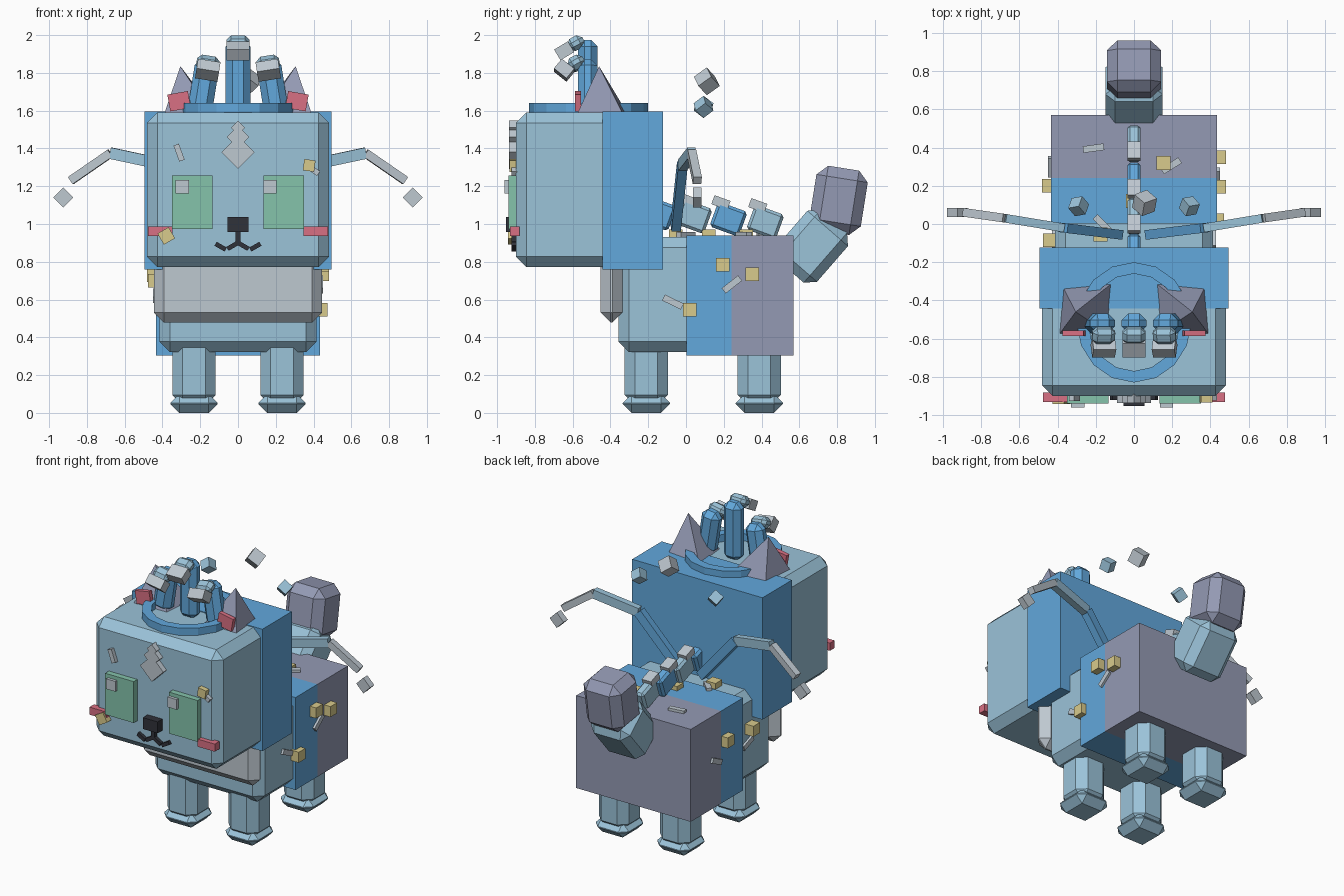
import bpy, bmesh, math
from mathutils import Vector, Matrix, Euler

if "Cube" in bpy.data.objects:
    bpy.data.objects.remove(bpy.data.objects["Cube"])


def mat(name, r, g, b):
    m = bpy.data.materials.new(name)
    lin = [((c / 255 + 0.055) / 1.055) ** 2.4 for c in (r, g, b)]
    m.diffuse_color = (*lin, 1)
    m.use_nodes = True
    m.node_tree.nodes["Principled BSDF"].inputs["Base Color"].default_value = m.diffuse_color
    return m


LIGHT = mat("light_blue", 155, 195, 217)
BLUE = mat("mid_blue", 98, 168, 220)
MAUVE = mat("mauve_grey", 148, 154, 180)
GREY = mat("pale_grey", 190, 200, 208)
GREEN = mat("eye_green", 133, 195, 171)
PINK = mat("pink", 216, 112, 131)
YELLOW = mat("straw_yellow", 217, 203, 140)
BLACK = mat("near_black", 48, 50, 58)


def finish(name, bm, *mats):
    bmesh.ops.recalc_face_normals(bm, faces=bm.faces)
    me = bpy.data.meshes.new(name)
    bm.to_mesh(me)
    bm.free()
    for m in mats:
        me.materials.append(m)
    ob = bpy.data.objects.new(name, me)
    bpy.context.collection.objects.link(ob)
    return ob


def box(name, m, loc, size, rot=(0, 0, 0), bevel=0):
    """Box by centre and size, rotated in degrees, with chamfered edges."""
    bm = bmesh.new()
    bmesh.ops.create_cube(bm, size=1)
    bmesh.ops.scale(bm, vec=size, verts=bm.verts)
    if bevel:
        bmesh.ops.bevel(bm, geom=bm.edges[:], offset=bevel, segments=1,
                        affect='EDGES', clamp_overlap=True)
    r = Euler([math.radians(a) for a in rot]).to_matrix().to_4x4()
    bmesh.ops.transform(bm, matrix=Matrix.Translation(loc) @ r, verts=bm.verts)
    return finish(name, bm, m)


def span(name, m, lo, hi, bevel=0):
    """Axis-aligned box from its low and high corners."""
    lo, hi = Vector(lo), Vector(hi)
    return box(name, m, (lo + hi) / 2, hi - lo, bevel=bevel)


def bar(name, m, a, b, w, t):
    """Square bar between two points."""
    a, b = Vector(a), Vector(b)
    rot = [math.degrees(v) for v in (b - a).to_track_quat('Z', 'Y').to_euler()]
    return box(name, m, (a + b) / 2, (w, t, (b - a).length), rot)


# Head
span("head_front", LIGHT, (-0.482, -0.9, 0.772), (0.482, -0.38, 1.59), 0.055)
span("head_back", BLUE, (-0.495, -0.443, 0.758), (0.495, -0.123, 1.595))

# Ring on top of the head
bm = bmesh.new()
rows = []
for i in range(16):
    a = math.tau * i / 16
    rows.append([bm.verts.new((rx * math.cos(a), -0.515 + ry * math.sin(a), z))
                 for rx, ry, z in ((0.3, 0.315, 1.58), (0.3, 0.315, 1.64),
                                   (0.24, 0.255, 1.64), (0.24, 0.255, 1.58))])
for i in range(16):
    p, q = rows[i], rows[(i + 1) % 16]
    for j in range(4):
        k = (j + 1) % 4
        bm.faces.new((p[j], p[k], q[k], q[j]))
finish("head_ring", bm, BLUE)

# Ears with pink fronts
for s in (-1, 1):
    bm = bmesh.new()
    base = [bm.verts.new((s * x, y, 1.585)) for x, y in
            ((0.115, -0.31), (0.37, -0.335), (0.39, -0.575), (0.14, -0.57))]
    tip = bm.verts.new((s * 0.305, -0.46, 1.835))
    bm.faces.new(base)
    for i in range(4):
        bm.faces.new((base[i], base[(i + 1) % 4], tip))
    finish("ear", bm, MAUVE)
    box("inner_ear", PINK, (s * 0.312, -0.572, 1.65), (0.11, 0.03, 0.09), (0, s * 10, 0))

# Crest: three jointed stalks bending forwards
for s in (-1, 0, 1):
    d = abs(s)
    ry = -s * 9
    top = 1.975 - 0.105 * d
    box("crest_stalk", BLUE, (s * 0.182, -0.52, (1.58 + top) / 2),
        (0.13, 0.105, top - 1.58), (0, ry, 0), 0.036)
    box("crest_joint", LIGHT, (s * 0.16, -0.583, 1.957 - 0.107 * d),
        (0.12, 0.09, 0.072), (28, ry, 0), 0.024)
    box("crest_tip", GREY, (s * 0.16, -0.645, 1.917 - 0.103 * d),
        (0.12, 0.085, 0.066), (31 - 70 * d, ry, 0))

# Eyes, highlights and cheeks
for s in (-1, 1):
    span("eye", GREEN, (s * 0.2425 - 0.108, -0.94, 0.973), (s * 0.2425 + 0.108, -0.89, 1.257))
    hx = -0.295 if s < 0 else 0.17
    box("eye_highlight", GREY, (hx, -0.945, 1.197), (0.07, 0.03, 0.07))
    box("cheek", PINK, (s * 0.411, -0.907, 0.962), (0.13, 0.05, 0.052))

# Nose and mouth
box("nose", BLACK, (0, -0.925, 0.997), (0.112, 0.055, 0.078))
box("mouth_stem", BLACK, (0, -0.908, 0.93), (0.026, 0.03, 0.08))
for s in (-1, 1):
    box("mouth_inner", BLACK, (s * 0.027, -0.908, 0.885), (0.066, 0.03, 0.024), (0, s * 30, 0))
    box("mouth_outer", BLACK, (s * 0.092, -0.908, 0.88), (0.062, 0.03, 0.024), (0, -s * 30, 0))

# Face markings
for z, w in ((1.38, 0.125), (1.46, 0.085), (1.51, 0.052)):
    box("forehead_diamond", GREY, (0, -0.912, z), (w, 0.05, w), (0, 45, 0))
box("face_fleck", GREY, (-0.312, -0.912, 1.378), (0.03, 0.03, 0.09), (0, -20, 0))
box("face_fleck", GREY, (0.4, -0.91, 1.285), (0.065, 0.03, 0.03), (0, 35, 0))
box("face_cube", YELLOW, (0.377, -0.912, 1.31), (0.06, 0.045, 0.06), (0, 8, 0))
box("face_cube", YELLOW, (-0.38, -0.918, 0.937), (0.068, 0.05, 0.068), (0, -30, 0))

# Chest ruff
span("chest_ruff", GREY, (-0.445, -0.452, 0.478), (0.445, -0.337, 0.83), 0.053)

# Body: chamfered front, square two-colour rear
span("body_front", LIGHT, (-0.415, -0.357, 0.322), (0.415, 0.1, 0.93), 0.055)
rear = span("body_rear", BLUE, (-0.435, 0.002, 0.305), (0.435, 0.57, 0.94))
rear.data.materials.append(MAUVE)
bm = bmesh.new()
bm.from_mesh(rear.data)
bmesh.ops.bisect_plane(bm, geom=bm.verts[:] + bm.edges[:] + bm.faces[:],
                       plane_co=(0, 0.24, 0), plane_no=(0, 1, 0))
for f in bm.faces:
    f.material_index = int(f.calc_center_median().y > 0.24)
bm.to_mesh(rear.data)
bm.free()

# Legs and feet
for s in (-1, 1):
    for y in (-0.21, 0.388):
        box("leg", LIGHT, (s * 0.233, y, 0.23), (0.23, 0.23, 0.38), bevel=0.055)
        box("foot", LIGHT, (s * 0.233, y, 0.05), (0.25, 0.25, 0.1), bevel=0.047)

# Tail
box("tail_base", LIGHT, (0, 0.668, 0.882), (0.3, 0.285, 0.35), (-41, 0, 0), 0.05)
box("tail_tip", MAUVE, (0, 0.808, 1.125), (0.285, 0.275, 0.345), (-9, 0, 0), 0.055)

# Spine ridge
for y, m in ((-0.15, BLUE), (0.04, LIGHT), (0.225, BLUE), (0.42, LIGHT)):
    k = (0.42 - y) * 0.08
    box("spine_plate", m, (0, y, 1.01 + k), (0.07, 0.165, 0.14), (-20, 0, 0), 0.015)
    box("spine_tip", GREY, (0, y - 0.04, 1.098 + k), (0.07, 0.09, 0.05), (-20, 0, 0))

# Jointed wings
for s in (-1, 1):
    pts = [(s * 0.08, -0.055, 0.98), (s * 0.37, -0.02, 1.31),
           (s * 0.675, 0.03, 1.375), (s * 0.885, 0.06, 1.23)]
    bar("wing_root", BLUE, pts[0], pts[1], 0.05, 0.06)
    bar("wing_middle", LIGHT, pts[1], pts[2], 0.045, 0.06)
    bar("wing_end", GREY, pts[2], pts[3], 0.045, 0.045)
    box("wing_diamond", GREY, (s * 0.925, 0.06, 1.14), (0.075, 0.045, 0.075), (0, 45, 0))

# Floating cubes
box("floating_cube", GREY, (0.055, 0.11, 1.755), (0.085,) * 3, (45, 35, 20))
for s in (-1, 1):
    box("floating_cube", LIGHT, (s * 0.29, 0.093, 1.62), (0.068,) * 3, (45, s * 35, 10))

# Yellow cubes on flanks and back
for x, y, z in ((0.45, 0.195, 0.785), (0.45, 0.35, 0.735), (0.44, 0.02, 0.545),
                (-0.45, 0.2, 0.73), (-0.445, -0.085, 0.7)):
    box("flank_cube", YELLOW, (x, y, z), (0.065, 0.072, 0.072))
for x, y in ((0.155, 0.32), (-0.175, -0.055), (-0.005, 0.12)):
    box("back_cube", YELLOW, (x, y, 0.945), (0.072, 0.072, 0.05))

# Grey flecks on flanks and back
for x, y, z, a in ((0.415, -0.07, 0.587, -26), (0.435, 0.243, 0.68, 38),
                   (-0.415, -0.07, 0.6, -20), (-0.435, 0.3, 0.62, 25)):
    box("flank_fleck", GREY, (x, y, z), (0.03, 0.11, 0.035), (a, 0, 0))
for x, y, a in ((-0.212, 0.397, 8), (0.195, 0.305, 32), (-0.165, 0.0, -45)):
    box("back_fleck", GREY, (x, y, 0.943), (0.11, 0.035, 0.03), (0, 0, a))
